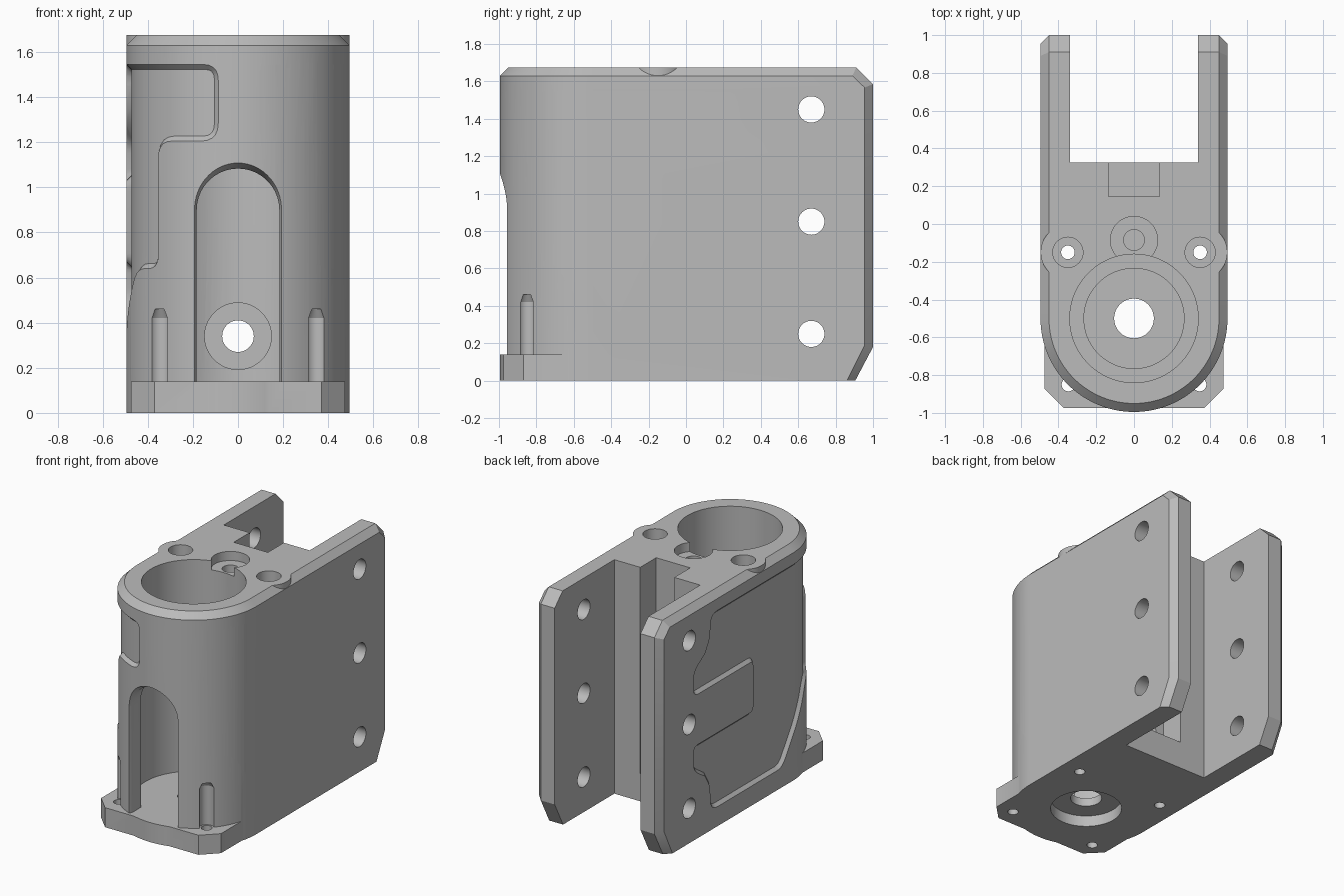
import bpy, bmesh, math
from mathutils import Vector

if "Cube" in bpy.data.objects:
    bpy.data.objects.remove(bpy.data.objects["Cube"], do_unlink=True)

grey = bpy.data.materials.new("light grey")
grey.use_nodes = True
COLOUR = (0.5, 0.5, 0.5, 1)
grey.diffuse_color = COLOUR
grey.node_tree.nodes["Principled BSDF"].inputs["Base Color"].default_value = COLOUR

R, CY, H = 0.495, -0.5, 1.675        # outer radius, bore axis, height
CH = 0.045                           # outer chamfer


def finish(bm, name):
    bmesh.ops.recalc_face_normals(bm, faces=bm.faces[:])
    me = bpy.data.meshes.new(name)
    bm.to_mesh(me)
    bm.free()
    me.materials.append(grey)
    ob = bpy.data.objects.new(name, me)
    bpy.context.collection.objects.link(ob)
    return ob


def hull(points, name):
    bm = bmesh.new()
    for p in points:
        bm.verts.new(p)
    bmesh.ops.convex_hull(bm, input=bm.verts[:])
    bmesh.ops.dissolve_limit(bm, angle_limit=0.01, verts=bm.verts[:], edges=bm.edges[:])
    return finish(bm, name)


def loft(rings, name):
    """Closed solid through rings of equal length."""
    bm = bmesh.new()
    rows = [[bm.verts.new(p) for p in ring] for ring in rings]
    n = len(rows[0])
    for a, b in zip(rows, rows[1:]):
        for i in range(n):
            j = (i + 1) % n
            bm.faces.new((a[i], a[j], b[j], b[i]))
    bm.faces.new(rows[0])
    bm.faces.new(rows[-1])
    return finish(bm, name)


def box(x0, x1, y0, y1, z0, z1, name):
    return hull([(x, y, z) for x in (x0, x1) for y in (y0, y1) for z in (z0, z1)], name)


def rod(u, v, steps, name, axis="z", n=48):
    """Turned solid; steps are (distance along axis, radius)."""
    place = {"z": lambda a, b, t: (u + a, v + b, t),
             "y": lambda a, b, t: (u + a, t, v + b),
             "x": lambda a, b, t: (t, u + a, v + b)}[axis]
    ang = [2 * math.pi * i / n for i in range(n)]
    return loft([[place(r * math.cos(a), r * math.sin(a), t) for a in ang]
                 for t, r in steps], name)


def combine(target, tool, op):
    mod = target.modifiers.new(op.lower(), "BOOLEAN")
    mod.object, mod.operation, mod.solver = tool, op, "EXACT"
    bpy.context.view_layer.objects.active = target
    bpy.ops.object.modifier_apply(modifier=mod.name)
    bpy.data.objects.remove(tool, do_unlink=True)


def rounded(points):
    """Corner points (u, v, r) to an outline with softened corners."""
    out = []
    for i, (u, v, r) in enumerate(points):
        p = Vector((u, v))
        if r == 0:
            out.append(p)
            continue
        a = p + (Vector(points[i - 1][:2]) - p).normalized() * r
        b = p + (Vector(points[(i + 1) % len(points)][:2]) - p).normalized() * r
        for k in range(6):
            t = k / 5
            out.append(a * (1 - t) ** 2 + p * 2 * t * (1 - t) + b * t * t)
    return out


def offset(path, d):
    """Grow a counter-clockwise outline by d."""
    out = []
    for i, p in enumerate(path):
        e = (p - path[i - 1]).normalized()
        f = (path[(i + 1) % len(path)] - p).normalized()
        m, k = Vector((e.y, -e.x)), Vector((f.y, -f.x))
        out.append(p + (m + k) * d / (1 + m.dot(k)))
    return out


# Main body: round nose, chamfered top and tail
arc = [math.pi * i / 64 for i in range(65)]
pts = []
for r, z in ((R, 0), (R, H - CH), (R - CH, H)):
    pts += [(r * math.cos(a), CY - r * math.sin(a), z) for a in arc]
for s in (-1, 1):
    pts += [(s * (R - CH), y, z) for y, z in ((0.91, H), (1, 1.585), (1, 0.18), (0.905, 0))]
    pts += [(s * R, y, z) for y, z in ((0.89, H - CH), (0.955, 1.567), (0.955, 0.19), (0.86, 0))]
body = hull(pts, "bracket_body")

# Wrapped side recesses with sloping walls; u runs along the surface from the nose
L = R * math.pi / 2


def side(y):
    return L + y - CY


low = [(0.43, 0.25), (0.445, 0.335), (0.49, 0.41), (0.57, 0.462)]
mouth = [(side(y), z, 0) for y, z in low]
mouth_top = [(side(y), 1.7 - z, 0) for y, z in reversed(low)]
outline = rounded(
    [(0.088, 1.545, 0.07), (0.088, 1.205, 0.08), (0.395, 1.205, 0.08), (0.395, 0.64, 0.06),
     (0.56, 0.64, 0.07), (side(-0.38), 0.14, 0.06), (side(0.43), 0.14, 0.08)]
    + mouth + [(side(0.62), 0.5, 0.05), (side(0.62), 0.67, 0.05), (side(-0.055), 0.67, 0.04),
               (side(-0.055), 1.03, 0.04), (side(0.62), 1.03, 0.05), (side(0.62), 1.2, 0.05)]
    + mouth_top + [(side(0.43), 1.545, 0.08)])


def recess(s):
    bm = bmesh.new()
    rows = [[bm.verts.new((p.x, p.y, d)) for p in offset(outline, -d)] for d in (-0.01, 0.022)]
    n = len(outline)
    for i in range(n):
        j = (i + 1) % n
        bm.faces.new((rows[0][i], rows[0][j], rows[1][j], rows[1][i]))
    for row in rows:
        bm.faces.new(row)
    bmesh.ops.triangulate(bm, faces=bm.faces[:])
    for i in range(1, 33):
        bmesh.ops.bisect_plane(bm, geom=bm.verts[:] + bm.edges[:] + bm.faces[:],
                               plane_co=(L * i / 32, 0, 0), plane_no=(1, 0, 0), dist=1e-6)
    for v in bm.verts:
        u, z, d = v.co
        t = min(u, L) / R
        v.co = (s * (R - d) * math.sin(t), CY - (R - d) * math.cos(t) + max(0, u - L), z)
    return finish(bm, "recess_cutter")


for s in (-1, 1):
    combine(body, recess(s), "DIFFERENCE")

# Foot plate with clipped corners, and ears beside the top screw holes
foot = [(-0.475, -0.5), (-0.475, -0.87), (-0.37, -0.975), (0.37, -0.975), (0.475, -0.87), (0.475, -0.5)]
combine(body, hull([(x, y, z) for x, y in foot for z in (0, 0.14)], "foot_plate"), "UNION")
for s in (-1, 1):
    combine(body, rod(s * 0.35, -0.15, [(1.56, 0.1445), (H, 0.1445)], "ear"), "UNION")

# Tail slot and nut pocket
combine(body, box(-0.34, 0.34, 0.325, 1.2, -0.1, 1.8, "slot_cutter"), "DIFFERENCE")
combine(body, box(-0.135, 0.135, 0.145, 0.4, 0.2, 1.8, "nut_cutter"), "DIFFERENCE")

# Stepped bore: lower chamber, neck and top seat
combine(body, rod(0, CY, [(0.14, 0.385), (1.2, 0.385), (1.2, 0.265), (1.28, 0.265),
                          (1.28, 0.34), (1.8, 0.34)], "bore_cutter", n=96), "DIFFERENCE")
combine(body, rod(0, CY, [(-0.1, 0.238), (0.08, 0.238), (0.08, 0.105), (0.3, 0.105)],
                  "floor_hole_cutter", n=64), "DIFFERENCE")


# Front arch with a flared rim
def arch(w, y):
    top = [(w * math.cos(a), y, 0.9 + w * math.sin(a)) for a in (math.pi * i / 32 for i in range(33))]
    return [(w, y, 0.14)] + top + [(-w, y, 0.14)]


combine(body, loft([arch(0.21, -1.1), arch(0.21, -1.0), arch(0.183, -0.93), arch(0.183, -0.7)],
                   "arch_cutter"), "DIFFERENCE")

# Screw holes: top corners, foot corners with driver clearance
for s in (-1, 1):
    combine(body, rod(s * 0.35, -0.15, [(-0.1, 0.036), (1.35, 0.036), (1.35, 0.08), (1.8, 0.08)],
                      "top_screw_cutter"), "DIFFERENCE")
    combine(body, rod(s * 0.347, -0.85, [(-0.1, 0.036), (0.14, 0.036), (0.14, 0.048),
                                         (0.42, 0.048), (0.46, 0.028)], "foot_screw_cutter"), "DIFFERENCE")

# Small stepped hole behind the bore, and cross hole through the chamber wall
combine(body, rod(0, -0.085, [(1.35, 0.055), (1.61, 0.055), (1.61, 0.125), (1.8, 0.125)],
                  "rear_hole_cutter"), "DIFFERENCE")
combine(body, rod(0, 0.34, [(-0.4, 0.148), (-0.06, 0.148), (-0.06, 0.07), (0.5, 0.07)],
                  "cross_hole_cutter", "y"), "DIFFERENCE")

# Three bolt holes through both arms
for z in (0.25, 0.85, 1.45):
    combine(body, rod(0.67, z, [(-0.7, 0.07), (0.7, 0.07)], "arm_hole_cutter", "x"), "DIFFERENCE")

bpy.ops.object.select_all(action="DESELECT")
body.select_set(True)
bpy.context.view_layer.objects.active = body
bpy.ops.object.shade_smooth_by_angle(angle=math.radians(25))
